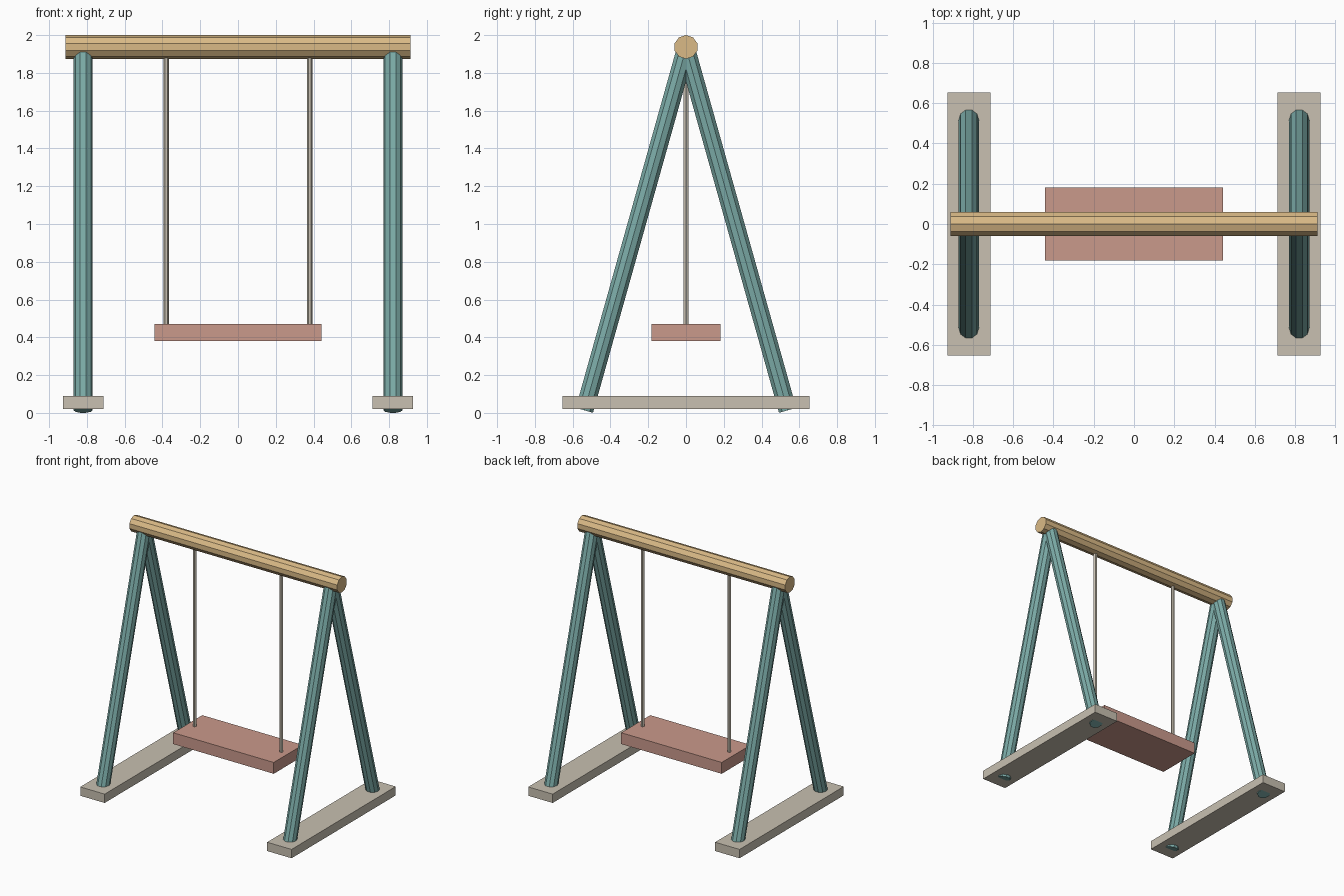
import bpy
import math
from mathutils import Vector, Matrix

if "Cube" in bpy.data.objects:
    bpy.data.objects.remove(bpy.data.objects["Cube"])


def make_material(name, rgb):
    mat = bpy.data.materials.new(name)
    mat.diffuse_color = (*rgb, 1.0)
    mat.use_nodes = True
    mat.node_tree.nodes["Principled BSDF"].inputs["Base Color"].default_value = mat.diffuse_color
    return mat


TIMBER = make_material("warm_timber", (0.70, 0.49, 0.24))
TEAL = make_material("muted_teal", (0.20, 0.41, 0.39))
STONE = make_material("pale_stone", (0.58, 0.53, 0.44))
CORAL = make_material("dusty_coral", (0.59, 0.32, 0.26))


def box(name, center, size, mat):
    bpy.ops.mesh.primitive_cube_add(size=1, location=center)
    obj = bpy.context.object
    obj.name = name
    obj.scale = size
    bpy.ops.object.transform_apply(location=False, rotation=False, scale=True)
    obj.data.materials.append(mat)


def rod(name, start, end, radius, sides, side_axis, mat):
    """Faceted cylinder between two points with one ridge along side_axis."""
    a, b = Vector(start), Vector(end)
    z = (b - a).normalized()
    y = Vector(side_axis)
    x = y.cross(z)
    bpy.ops.mesh.primitive_cylinder_add(vertices=sides, radius=radius, depth=(b - a).length)
    obj = bpy.context.object
    obj.name = name
    rot = Matrix((x, y, z)).transposed().to_4x4()
    obj.matrix_world = Matrix.Translation((a + b) / 2) @ rot
    obj.data.materials.append(mat)


# Top beam, ridge pointing up
rod("top_beam", (-0.912, 0, 1.937), (0.912, 0, 1.937), 0.063, 10, (0, 0, 1), TIMBER)

# Side frames: ground skid, two leaning legs, and the rope on that side
for side, s in (("left", -1), ("right", 1)):
    box(f"{side}_skid", (s * 0.82, 0, 0.055), (0.214, 1.306, 0.07), STONE)
    for end, e in (("front", -1), ("back", 1)):
        rod(f"{side}_{end}_leg", (s * 0.82, e * 0.538, 0.0135), (s * 0.82, 0, 1.93),
            0.05, 10, (1, 0, 0), TEAL)
    rod(f"{side}_rope", (s * 0.38, 0, 0.46), (s * 0.38, 0, 1.91), 0.015, 6, (1, 0, 0), STONE)

# Seat plank
box("seat", (0, 0, 0.425), (0.882, 0.364, 0.09), CORAL)
